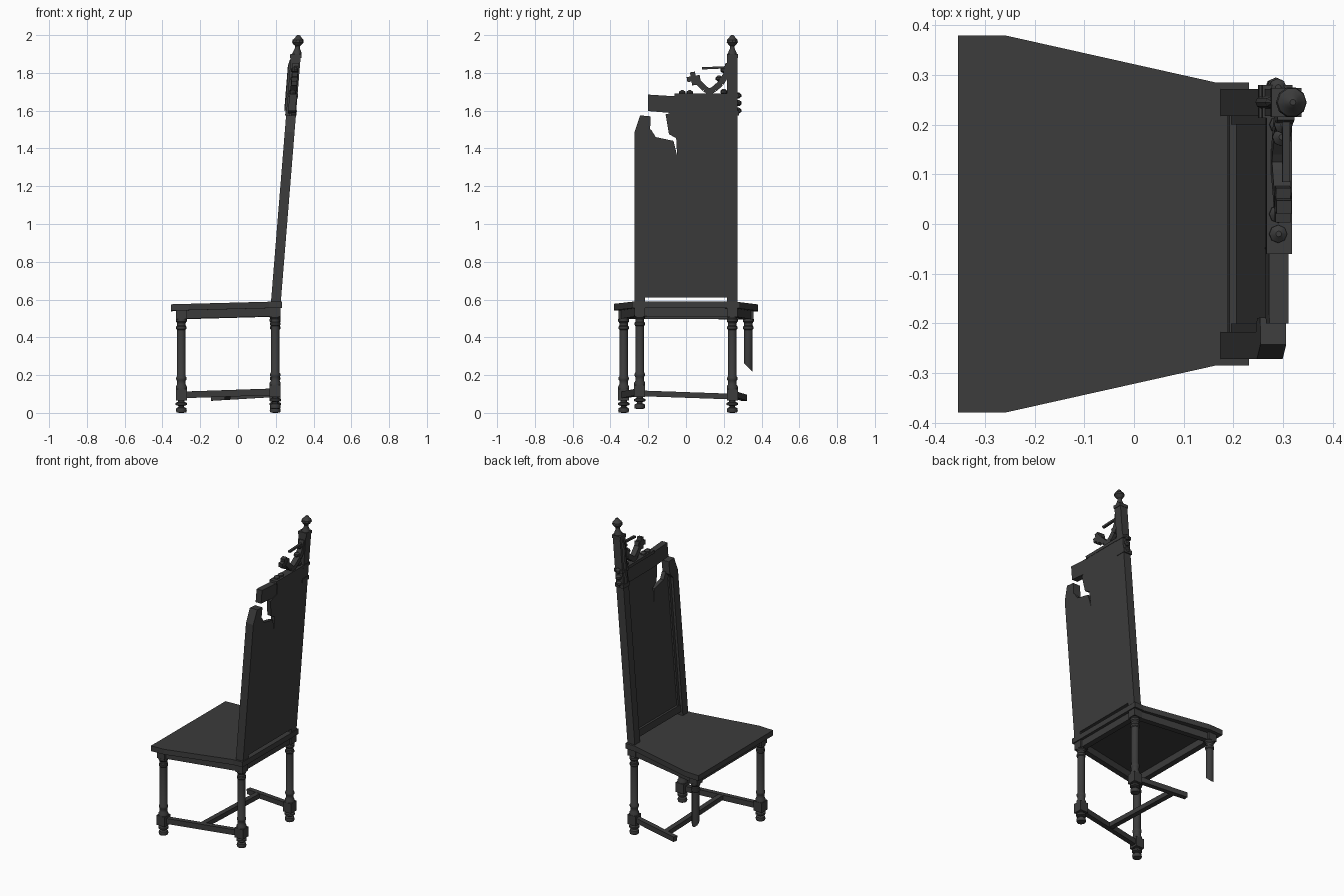
import bpy, bmesh, math
from mathutils import Vector, Matrix

if "Cube" in bpy.data.objects:
    bpy.data.objects.remove(bpy.data.objects["Cube"])

mat = bpy.data.materials.new("dark_wood")
mat.diffuse_color = (0.045, 0.045, 0.045, 1)
mat.use_nodes = True
mat.node_tree.nodes["Principled BSDF"].inputs["Base Color"].default_value = mat.diffuse_color


def finish(bm, name, fn=None, smooth=False):
    """Turn a bmesh into an object, optionally moving each vertex with fn."""
    if fn:
        for v in bm.verts:
            v.co = fn(v.co)
    bmesh.ops.recalc_face_normals(bm, faces=bm.faces)
    me = bpy.data.meshes.new(name)
    bm.to_mesh(me)
    bm.free()
    me.materials.append(mat)
    ob = bpy.data.objects.new(name, me)
    bpy.context.collection.objects.link(ob)
    if smooth:
        bpy.context.view_layer.objects.active = ob
        ob.select_set(True)
        bpy.ops.object.shade_smooth_by_angle(angle=math.radians(35))
        ob.select_set(False)
    return ob


def lean(c):      # the back reclines
    return Vector((c.x + 0.081 * (c.z - 0.58), c.y, c.z))


def sag(c):       # the seat dips toward the broken leg
    return Vector((c.x, c.y, c.z + 0.027 * c.x - 0.004 * c.y))


def prism(name, pts, lo, hi, axis, fn=None):
    """Extrude an outline: axis 'x' takes (y,z) points, axis 'z' takes (x,y)."""
    bm = bmesh.new()
    mk = (lambda p, d: (d, p[0], p[1])) if axis == 'x' else (lambda p, d: (p[0], p[1], d))
    a = [bm.verts.new(mk(p, lo)) for p in pts]
    b = [bm.verts.new(mk(p, hi)) for p in pts]
    bm.faces.new(a)
    bm.faces.new(b)
    for i in range(len(pts)):
        j = (i + 1) % len(pts)
        bm.faces.new((a[i], a[j], b[j], b[i]))
    return finish(bm, name, fn)


def box(name, x, y, z, fn=None):
    return prism(name, [(x[0], y[0]), (x[1], y[0]), (x[1], y[1]), (x[0], y[1])], z[0], z[1], 'z', fn)


def bar(name, p, q, w, h, fn=None, up=Vector((0, 0, 1))):
    """Square bar from p to q, w across and h along the up direction."""
    p, q = Vector(p), Vector(q)
    d = (q - p).normalized()
    s = d.cross(up).normalized()
    u = s.cross(d)
    m = Matrix((d * (q - p).length, s * w, u * h)).transposed().to_4x4()
    m.translation = (p + q) / 2
    bm = bmesh.new()
    bmesh.ops.create_cube(bm, size=1, matrix=m)
    return finish(bm, name, fn)


def lathe(name, prof, loc, n=12, fn=None):
    bm = bmesh.new()
    rings = [[bm.verts.new((loc[0] + r * math.cos(2 * math.pi * i / n),
                            loc[1] + r * math.sin(2 * math.pi * i / n), loc[2] + z))
              for i in range(n)] for r, z in prof]
    for a, b in zip(rings, rings[1:]):
        for i in range(n):
            j = (i + 1) % n
            bm.faces.new((a[i], a[j], b[j], b[i]))
    bm.faces.new(rings[0])
    bm.faces.new(rings[-1])
    return finish(bm, name, fn, True)


# Seat board and the apron frame under it
prism("seat", [(-.355, -.38), (-.26, -.38), (.165, -.285), (.232, -.285),
               (.232, .285), (.165, .285), (-.26, .38), (-.355, .38)], .549, .583, 'z', sag)
corners = {"front_right": (-.3, -.33), "back_right": (.197, -.245),
           "back_left": (.197, .245), "front_left": (-.3, .33)}
ring = list(corners.values())
for i, side in enumerate(("right", "back", "left", "front")):
    a, b = ring[i], ring[(i + 1) % 4]
    bar(side + "_apron", (*a, .53), (*b, .53), .035, .05, sag)

# Turned legs with square blocks
foot = [(.012, 0), (.026, .003), (.029, .014), (.026, .026), (.014, .031), (.014, .037),
        (.03, .042), (.03, .053), (.018, .058), (.018, .07)]
upper = [(.023, .44), (.027, .445), (.027, .457), (.023, .462), (.023, .476),
         (.029, .484), (.029, .497), (.024, .503), (.024, .52)]
shaft = [(.029, .12), (.029, .14), (.023, .15), (.023, .17), (.027, .176),
         (.027, .188), (.023, .194)] + upper
lift = {"front_right": 0, "back_right": .02, "back_left": 0}
for name, (x, y) in corners.items():
    box(name + "_top_block", (x - .028, x + .028), (y - .028, y + .028), (.503, .552), sag)
    if name == "front_left":
        continue
    z = lift[name]
    lathe(name + "_foot", foot, (x, y, z))
    box(name + "_block", (x - .029, x + .029), (y - .029, y + .029), (.065 + z, .127 + z))
    lathe(name + "_leg", shaft, (x, y, z))

# Snapped front leg with a slanted break
lathe("front_left_broken_leg", [(.023, .24)] + upper, (-.3, .33, 0),
      fn=lambda c: Vector((c.x, c.y, c.z - (c.y - .33) if c.z < .25 else c.z)))

# Stretchers, one of them snapped
bar("right_stretcher", (-.3, -.33, .095), (.197, -.245, .112), .03, .035)
bar("cross_stretcher", (-.055, -.285, .105), (-.055, .285, .085), .032, .03)
bar("left_broken_stretcher", (.197, .245, .1), (-.14, .308, .08), .03, .032)

# Back posts: left is whole, right is splintered
prism("left_back_post", [(.218, .565), (.272, .565), (.272, 1.9), (.218, 1.9)], .174, .226, 'x', lean)
prism("right_broken_post", [(-.272, .565), (-.218, .565), (-.218, 1.46), (-.19, 1.49), (-.188, 1.57),
                            (-.243, 1.575), (-.272, 1.487)], .174, .226, 'x', lean)

# Back panel with jagged top, and its frame
prism("back_panel", [(-.22, .61), (.22, .61), (.22, 1.675), (-.045, 1.675), (-.045, 1.6),
                     (-.108, 1.58), (-.09, 1.475), (-.052, 1.455), (-.047, 1.36), (-.066, 1.44),
                     (-.16, 1.46), (-.185, 1.5), (-.22, 1.5)], .2, .226, 'x', lean)
box("bottom_rail", (.186, .222), (-.22, .22), (.61, .655), lean)
for s, top in ((1, 1.59), (-1, 1.46)):
    prism("panel_edge_moulding", [(s * .22, .655), (s * .2, .655), (s * .2, top), (s * .22, top)],
          .19, .205, 'x', lean)
prism("top_rail", [(-.2, 1.598), (-.045, 1.585), (.22, 1.585), (.22, 1.68), (-.04, 1.675), (-.2, 1.685)],
      .183, .222, 'x', lean)
box("top_rail_moulding", (.177, .228), (-.06, .22), (1.672, 1.69), lean)

# Remains of the carved crest
X = Vector((1, 0, 0))
arch = [(.225, 1.85), (.212, 1.79), (.185, 1.745), (.15, 1.715), (.11, 1.69)]
branch = [(.14, 1.69), (.1, 1.715), (.07, 1.745), (.045, 1.77)]
for path in (arch, branch):
    for (y0, z0), (y1, z1) in zip(path, path[1:]):
        bar("crest_tracery", (.203, y0, z0), (.203, y1, z1), .032, .034, lean, X)
for k in range(4):
    a = math.radians(10 + 90 * k)
    bar("crest_leaf", (.203, .04, 1.77), (.203, .04 + .035 * math.cos(a), 1.77 + .035 * math.sin(a)),
        .027, .03, lean, X)
bar("crest_splinter", (.205, .085, 1.824), (.205, .22, 1.83), .015, .012, lean)
knob = [(.006, -.016), (.018, -.006), (.018, .006), (.006, .016)]
for i, (y, z) in enumerate([(-.02, 1.693), (.02, 1.693), (.2, 1.815), (.175, 1.77), (.2, 1.7),
                            (.275, 1.6), (.277, 1.64), (.275, 1.68)]):
    lathe(f"crocket_{i}", knob, (.2, y, z), 8, lean)

# Pinnacle bracket, colonnette and finial on the whole post
box("post_bracket", (.169, .229), (.214, .28), (1.575, 1.6), lean)
box("post_bracket_top", (.169, .229), (.214, .28), (1.67, 1.69), lean)
lathe("post_colonnette", [(.012, 1.6), (.012, 1.84), (.004, 1.87)], (.174, .245, 0), 8, lean)
box("post_cap", (.17, .23), (.216, .274), (1.88, 1.9), lean)
lathe("finial", [(.026, 1.9), (.02, 1.915), (.013, 1.93), (.013, 1.942), (.022, 1.95), (.031, 1.962),
                 (.029, 1.975), (.018, 1.985), (.012, 1.995), (.006, 2.0)], (.205, .245, 0), 10, lean)
